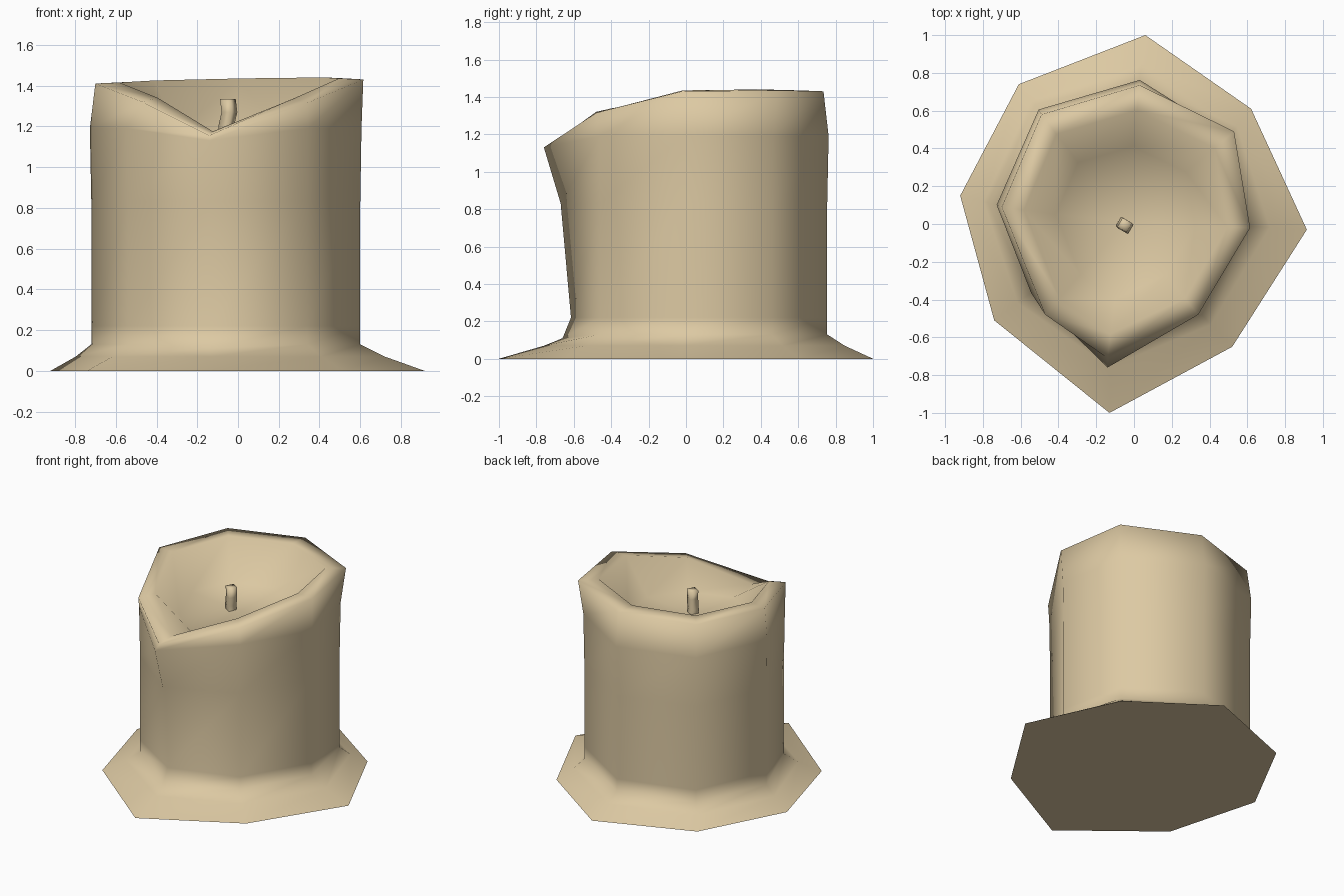
import bpy, bmesh, math
from mathutils import Vector

if "Cube" in bpy.data.objects:
    bpy.data.objects.remove(bpy.data.objects["Cube"])

wax = bpy.data.materials.new("cream_wax")
wax.diffuse_color = (0.72, 0.585, 0.365, 1)
wax.use_nodes = True
wax.node_tree.nodes["Principled BSDF"].inputs["Base Color"].default_value = wax.diffuse_color


def loft(name, rings, cap_low, cap_high):
    """Skin a stack of equal-sized rings; caps are 'flat' or 'fan'."""
    bm = bmesh.new()
    loops = [[bm.verts.new(p) for p in r] for r in rings]
    n = len(loops[0])
    for a, b in zip(loops, loops[1:]):
        for i in range(n):
            j = (i + 1) % n
            bm.faces.new((a[i], a[j], b[j], b[i])).smooth = True
    for loop, cap in ((loops[0][::-1], cap_low), (loops[-1], cap_high)):
        if cap == 'flat':
            bm.faces.new(loop).smooth = False
        elif cap == 'fan':
            c = bm.verts.new(sum((v.co for v in loop), Vector()) / n)
            for i in range(n):
                bm.faces.new((loop[i], loop[(i + 1) % n], c)).smooth = True
    me = bpy.data.meshes.new(name)
    bm.to_mesh(me)
    bm.free()
    me.materials.append(wax)
    ob = bpy.data.objects.new(name, me)
    bpy.context.collection.objects.link(ob)
    return ob


# Plan outlines, counter-clockwise from the right-hand corner
foot = [(0.915, -0.03), (0.62, 0.61), (0.06, 1.0), (-0.61, 0.74),
        (-0.92, 0.15), (-0.74, -0.51), (-0.13, -1.0), (0.52, -0.65)]
wall = [(0.60, -0.01), (0.50, 0.46), (0.03, 0.755), (-0.50, 0.60),
        (-0.72, 0.10), (-0.54, -0.36), (-0.13, -0.61), (0.34, -0.46)]
crest = [(0.615, -0.02, 1.43), (0.53, 0.49, 1.435), (0.03, 0.735, 1.43),
         (-0.49, 0.58, 1.42), (-0.70, 0.09, 1.41), (-0.47, -0.48, 1.32),
         (-0.14, -0.71, 1.155), (0.34, -0.48, 1.315)]
FRONT = 6      # index of the corner that forms the pouring lip


def blend(t, z):
    return [(w[0] + (f[0] - w[0]) * t, w[1] + (f[1] - w[1]) * t, z)
            for f, w in zip(foot, wall)]


def wall_ring(z, lip, lip_z, grow=1.0):
    ring = [(x * grow, y * grow, z) for x, y in wall]
    ring[FRONT] = (-0.14, lip, lip_z)
    return ring


def shrink(s, z_of):
    cx, cy = -0.05, 0.0
    return [(cx + (x - cx) * s, cy + (y - cy) * s, z_of(z)) for x, y, z in crest]


# Candle body: spilled foot, wall, lip, broad rim and hollow bowl
loft("candle_body", [
    blend(1.0, 0.0),
    blend(0.38, 0.07),
    wall_ring(0.13, -0.66, 0.11),
    wall_ring(0.22, -0.615, 0.22),
    wall_ring(0.83, -0.67, 0.83, 1.0),
    wall_ring(1.19, -0.76, 1.13, 1.01),
    crest,
    shrink(0.82, lambda z: z + (0.02 if z < 1.35 else 0.005)),
    shrink(0.56, lambda z: 1.14 + 0.15 * max(z - 1.17, 0)),
], 'flat', 'fan')

# Wick: bent four-sided stub
path = [(-0.045, -0.01, 1.10), (-0.058, 0.0, 1.20),
        (-0.042, -0.015, 1.27), (-0.05, -0.005, 1.335)]
loft("wick", [[(x + 0.04 * math.cos(a), y + 0.04 * math.sin(a), z)
               for a in (math.radians(15 + 90 * k) for k in range(4))]
              for x, y, z in path], 'flat', 'fan')
